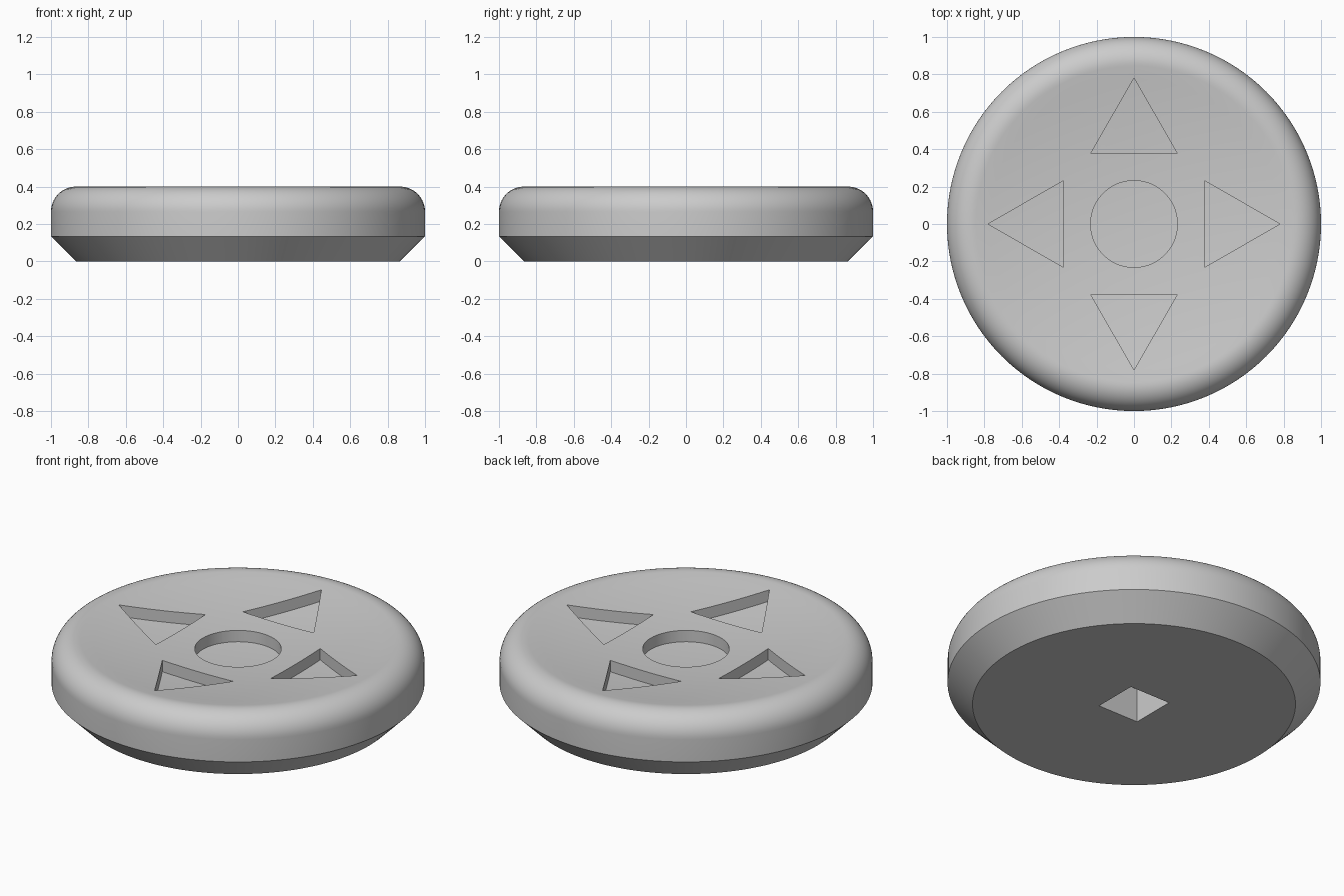
import bpy
import bmesh
import math
from mathutils import Matrix, Vector

if "Cube" in bpy.data.objects:
    bpy.data.objects.remove(bpy.data.objects["Cube"], do_unlink=True)

SIDES = 128
HEIGHT = 0.4
BEVEL = 0.134        # lower chamfer and upper rounding
RECESS = 0.067       # depth of the top markings
DISH = 0.067         # depth of the hollow in the top
DISH_STEPS = 12
ROLL = 0.155         # how far the rounding rolls over into the hollow

grey = bpy.data.materials.new("light grey")
grey.use_nodes = True
grey.diffuse_color = (0.6, 0.6, 0.6, 1)
grey.node_tree.nodes["Principled BSDF"].inputs["Base Color"].default_value = (0.6, 0.6, 0.6, 1)


def make_object(name, bm):
    bmesh.ops.recalc_face_normals(bm, faces=bm.faces)
    mesh = bpy.data.meshes.new(name)
    bm.to_mesh(mesh)
    bm.free()
    mesh.materials.append(grey)
    obj = bpy.data.objects.new(name, mesh)
    bpy.context.collection.objects.link(obj)
    return obj


def bridge(bm, low, high):
    """Join two loops of vertices with quads."""
    for i in range(len(low)):
        j = (i + 1) % len(low)
        bm.faces.new((low[i], low[j], high[j], high[i]))


def ring(radius, count, turn=0.0):
    angles = [turn + math.tau * i / count for i in range(count)]
    return [(radius * math.cos(a), radius * math.sin(a)) for a in angles]


def prism(name, outline, bottom, top):
    """Upright solid with the given outline."""
    bm = bmesh.new()
    lower = [bm.verts.new((x, y, bottom)) for x, y in outline]
    upper = [bm.verts.new((x, y, top)) for x, y in outline]
    bm.faces.new(lower)
    bm.faces.new(upper)
    bridge(bm, lower, upper)
    return make_object(name, bm)


def lathe(name, profile):
    """Turned solid; the profile runs from the base rim to the axis."""
    bm = bmesh.new()
    loops = [[bm.verts.new((x, y, z)) for x, y in ring(r, SIDES)] for r, z in profile]
    for low, high in zip(loops, loops[1:]):
        bridge(bm, low, high)
    bm.faces.new(loops[0])
    bmesh.ops.remove_doubles(bm, verts=bm.verts, dist=0.0001)
    return make_object(name, bm)


def subtract(target, tool):
    bpy.context.view_layer.objects.active = target
    cut = target.modifiers.new("cut", "BOOLEAN")
    cut.operation = "DIFFERENCE"
    cut.solver = "EXACT"
    cut.object = tool
    bpy.ops.object.modifier_apply(modifier=cut.name)


# Turned body: chamfered underside, straight rim, rounded edge, hollow top
profile = [(1 - BEVEL, 0), (1, BEVEL)]
for i in range(15):
    a = (math.pi / 2 + ROLL) * i / 14
    profile.append((1 - BEVEL + BEVEL * math.cos(a), HEIGHT - BEVEL + BEVEL * math.sin(a)))
lip_r, lip_z = profile[-1]
centre_z = HEIGHT - DISH
dish = []
for i in range(DISH_STEPS - 1, -1, -1):
    t = i / DISH_STEPS
    dish.append((lip_r * t, centre_z + (lip_z - centre_z) * t * t))
body = lathe("round_button_body", profile + dish)

# Solid whose top is the hollow lowered by the marking depth
lowered = [(lip_r, lip_z)] + dish
lowered = [(r, z - RECESS) for r, z in lowered]
floor = lathe("marking_floor", [(lip_r, 0.1)] + lowered)

# Markings: centre circle and four outward arrows, floors following the hollow
markings = [prism("circle_cutter", ring(0.232, 64), 0.2, 0.5)]
arrow = [(0.78, 0), (0.376, 0.232), (0.376, -0.232)]
for k in range(4):
    turn = Matrix.Rotation(k * math.pi / 2, 2)
    outline = [turn @ Vector(point) for point in arrow]
    markings.append(prism("arrow_cutter", outline, 0.2, 0.5))
for marking in markings:
    subtract(marking, floor)

# Square socket underneath
socket = prism("socket_cutter", ring(0.188, 4, math.pi / 4), -0.1, 0.2)

for tool in markings + [socket]:
    subtract(body, tool)
for helper in markings + [socket, floor]:
    bpy.data.objects.remove(helper, do_unlink=True)

bpy.ops.object.select_all(action="DESELECT")
bpy.context.view_layer.objects.active = body
body.select_set(True)
bpy.ops.object.shade_smooth_by_angle(angle=math.radians(30))
